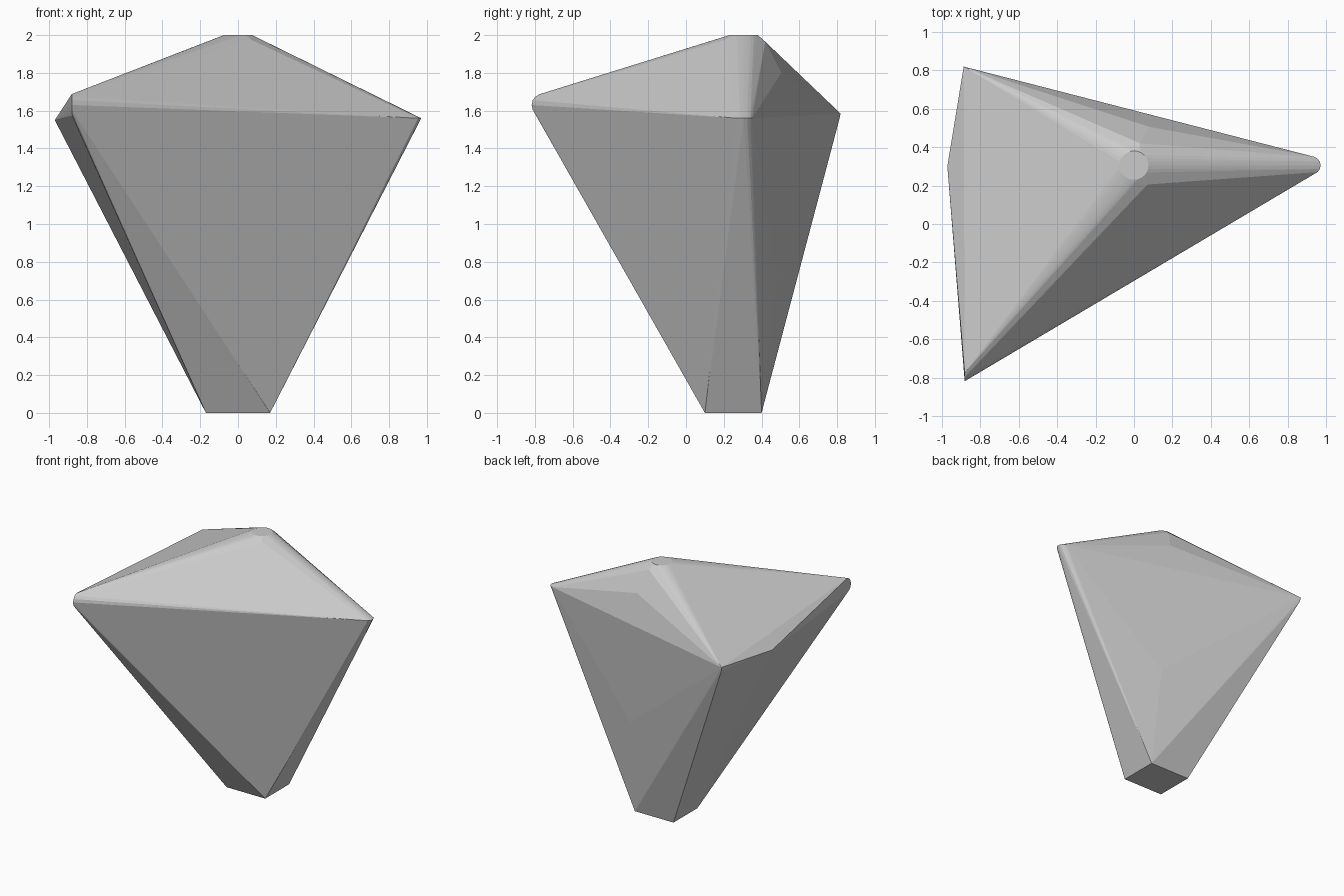
import bpy, bmesh, math
from mathutils import Vector

if "Cube" in bpy.data.objects:
    bpy.data.objects.remove(bpy.data.objects["Cube"])


def arc(center, axis_a, axis_b, radius, start, end, steps):
    """Points along a circular arc in the plane of two axes (degrees)."""
    a, b, c = Vector(axis_a), Vector(axis_b), Vector(center)
    points = []
    for i in range(steps + 1):
        t = math.radians(start + (end - start) * i / steps)
        points.append(c + (a * math.cos(t) + b * math.sin(t)) * radius)
    return points


X, Y, Z = (1, 0, 0), (0, 1, 0), (0, 0, 1)
points = []

# Rectangular foot
points += [Vector((sx * 0.17, y, 0)) for sx in (-1, 1) for y in (0.10, 0.40)]

# Small round cap on top
points += arc((0, 0.305, 2.0), X, Y, 0.075, 0, 345, 23)

# Rounded right tip, lying flat
points += arc((0.924, 0.305, 1.56), X, Y, 0.046, -75, 75, 6)

# Rounded front left corner, standing upright
points += arc((-0.88, -0.757, 1.63), Y, Z, 0.06, 105, 255, 6)

# Sharp back left corner, left bulge, shoulders and back ridge
points += [Vector(p) for p in (
    (-0.885, 0.818, 1.585), (-0.88, 0.812, 1.555),
    (-0.97, 0.30, 1.55),
    (0.07, 0.205, 1.975), (0.03, 0.42, 1.965),
    (0.08, 0.505, 1.80), (0.147, 0.487, 0.745),
)]

# Wrap the profiles in one faceted skin
bm = bmesh.new()
for p in points:
    bm.verts.new(p)
hull = bmesh.ops.convex_hull(bm, input=bm.verts[:])
loose = [v for v in bm.verts if not v.link_faces]
bmesh.ops.delete(bm, geom=loose, context='VERTS')
bmesh.ops.dissolve_limit(bm, angle_limit=math.radians(0.3),
                         verts=bm.verts[:], edges=bm.edges[:])
bmesh.ops.recalc_face_normals(bm, faces=bm.faces[:])

mesh = bpy.data.meshes.new("faceted_body")
bm.to_mesh(mesh)
bm.free()
body = bpy.data.objects.new("faceted_body", mesh)
bpy.context.collection.objects.link(body)

# Plain grey surface
grey = bpy.data.materials.new("light_grey")
grey.diffuse_color = (0.6, 0.6, 0.6, 1)
grey.use_nodes = True
grey.node_tree.nodes["Principled BSDF"].inputs["Base Color"].default_value = grey.diffuse_color
mesh.materials.append(grey)
